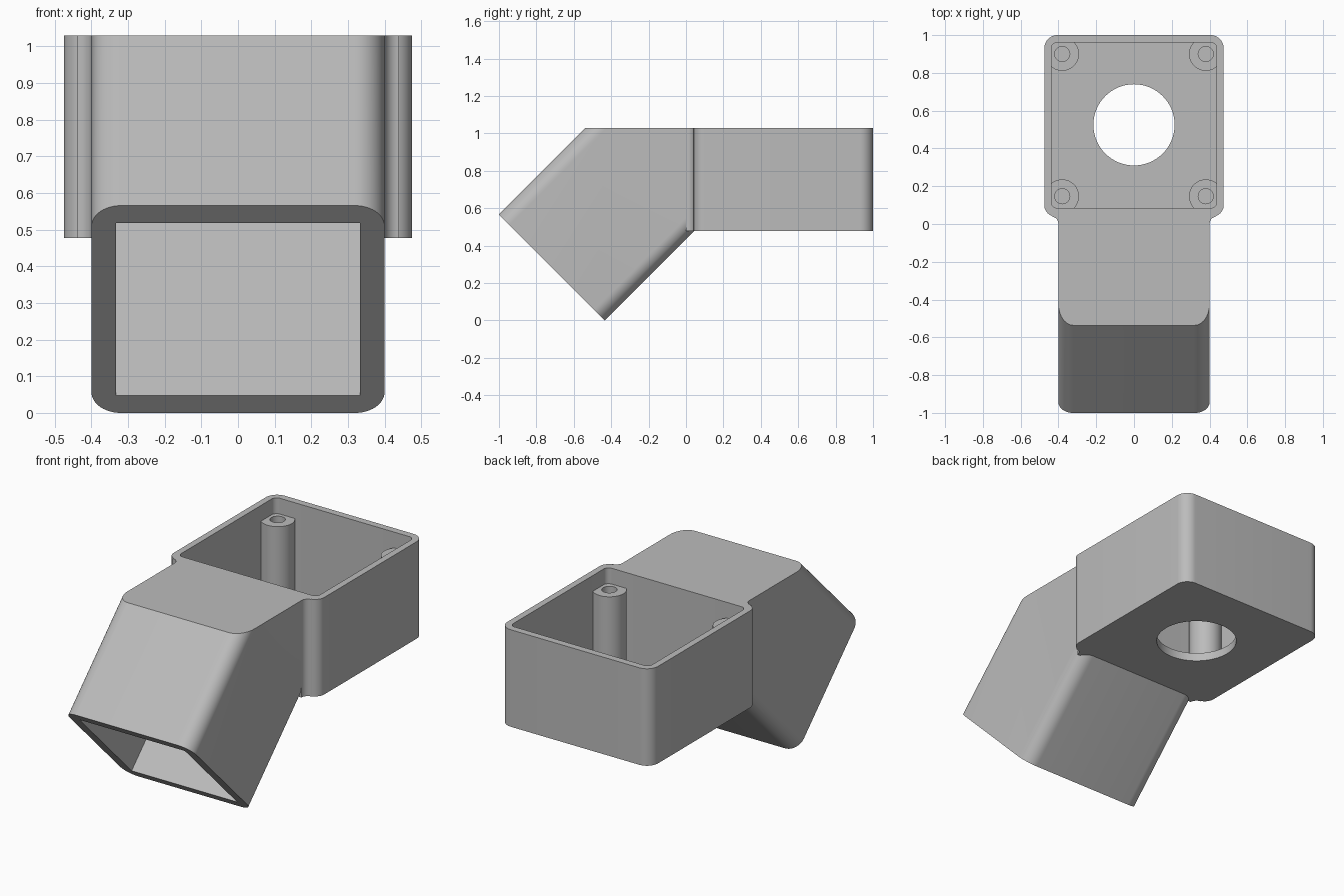
import bpy, bmesh
from math import sin, cos, pi, sqrt
from mathutils import Vector

cube = bpy.data.objects.get("Cube")
if cube:
    bpy.data.objects.remove(cube, do_unlink=True)

grey = bpy.data.materials.new("plain_grey")
grey.use_nodes = True
tone = (0.5, 0.5, 0.5, 1)
grey.diffuse_color = tone
grey.node_tree.nodes["Principled BSDF"].inputs["Base Color"].default_value = tone

X, Y, Z = Vector((1, 0, 0)), Vector((0, 1, 0)), Vector((0, 0, 1))
TOP, BASE, FLOOR = 1.03, 0.477, 0.525


def arc(cx, cy, r, start, end, steps=12):
    span = (end - start) * pi / 180
    first = start * pi / 180
    return [(cx + r * cos(first + span * i / steps),
             cy + r * sin(first + span * i / steps)) for i in range(steps + 1)]


def rounded(x0, x1, y0, y1, r):
    return (arc(x1 - r, y1 - r, r, 0, 90) + arc(x0 + r, y1 - r, r, 90, 180)
            + arc(x0 + r, y0 + r, r, 180, 270) + arc(x1 - r, y0 + r, r, 270, 360))


def prism(name, outline, origin, u, v, push):
    """Extrude a flat outline, laid out along u and v, by the vector push."""
    bm = bmesh.new()
    face = bm.faces.new([bm.verts.new(Vector(origin) + u * a + v * b) for a, b in outline])
    out = bmesh.ops.extrude_face_region(bm, geom=[face])["geom"]
    bmesh.ops.translate(bm, vec=push, verts=[g for g in out if isinstance(g, bmesh.types.BMVert)])
    bmesh.ops.recalc_face_normals(bm, faces=bm.faces)
    mesh = bpy.data.meshes.new(name)
    bm.to_mesh(mesh)
    bm.free()
    mesh.materials.append(grey)
    ob = bpy.data.objects.new(name, mesh)
    bpy.context.collection.objects.link(ob)
    return ob


def upright(name, outline, z0, z1):
    return prism(name, outline, (0, 0, z0), X, Y, Z * (z1 - z0))


def cylinder(name, x, y, r, z0, z1, steps=48):
    return upright(name, arc(x, y, r, 0, 360, steps)[:-1], z0, z1)


def activate(ob):
    bpy.ops.object.select_all(action='DESELECT')
    ob.select_set(True)
    bpy.context.view_layer.objects.active = ob


def combine(ob, other, operation):
    mod = ob.modifiers.new("combine", 'BOOLEAN')
    mod.operation, mod.solver, mod.object = operation, 'EXACT', other
    activate(ob)
    bpy.ops.object.modifier_apply(modifier=mod.name)
    bpy.data.objects.remove(other, do_unlink=True)


def smooth(ob):
    activate(ob)
    bpy.ops.object.shade_smooth_by_angle(angle=pi / 6)


# Box outline: rounded back corners, S-shaped blend into the neck at the front
half = (arc(0.44, 0, 0.04, 180, 90) + arc(0.415, 0.1, 0.06, -75, 0)
        + arc(0.405, 0.93, 0.07, 0, 90))
housing = upright("housing", half + [(-x, y) for x, y in reversed(half)], BASE, 1.2)

# Square arm rising at 45 degrees into the box
along = Vector((0, 1, 1)).normalized()
across = Vector((0, -1, 1)).normalized()
arm = prism("arm", rounded(-0.4, 0.4, 0, 0.8, 0.08), (0, -0.435, 0), X, across, along * 1.69)
combine(housing, arm, 'UNION')

# Level top, open box, arm opening and round floor hole
cutters = [
    upright("top_trim", rounded(-2, 2, -2, 2, 0.1), TOP, 2),
    upright("box_cavity", rounded(-0.438, 0.438, 0.085, 0.96, 0.03), FLOOR, 1.5),
    prism("arm_cavity", [(-0.58, -0.05), (0.04, 0.57), (0.04, 0.985), (-0.487, 0.985),
                         (-1.052, 0.42)], (-0.333, 0, 0), Y, Z, X * 0.666),
    cylinder("floor_hole", 0, 0.525, 0.215, 0.3, 0.7, 64),
]
for cutter in cutters:
    cutter.hide_render = True
    combine(housing, cutter, 'DIFFERENCE')
smooth(housing)

# Four screw posts set into the box corners
for side, x in (("right", -0.38), ("left", 0.38)):
    for end, y in (("front", 0.147), ("back", 0.9)):
        post = cylinder(f"screw_post_{end}_{side}", x, y, 0.089, 0.5, 0.94)
        combine(post, cylinder("screw_hole", x, y, 0.04, 0.56, 1.1, 32), 'DIFFERENCE')
        smooth(post)
